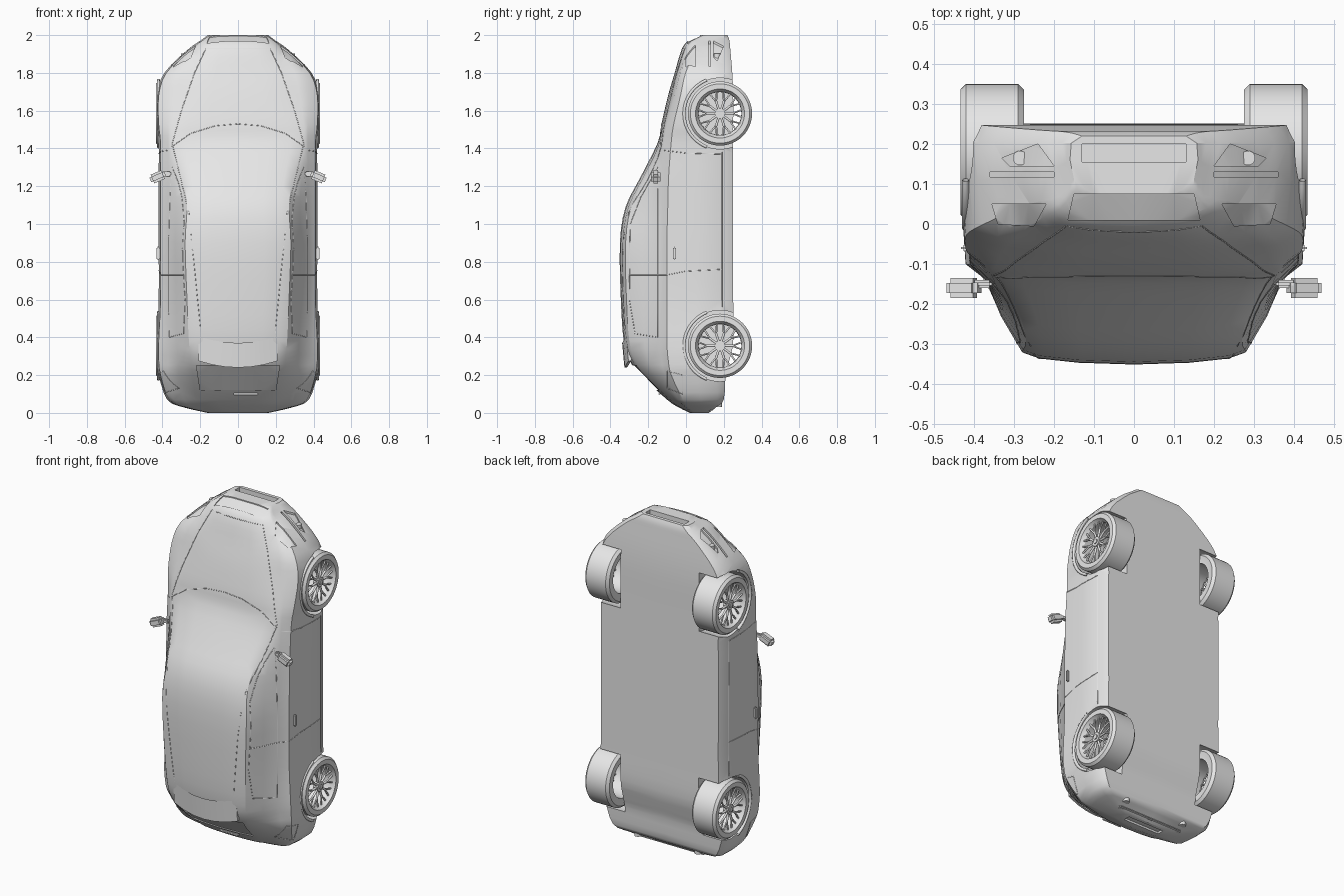
import bpy, bmesh
from math import sin, cos, pi
from mathutils import Vector, Matrix
from mathutils.bvhtree import BVHTree

old = bpy.data.objects.get("Cube")
if old:
    bpy.data.objects.remove(old, do_unlink=True)

paint = bpy.data.materials.new("plain grey")
paint.use_nodes = True
GREY = (0.8, 0.8, 0.8, 1)
paint.diffuse_color = GREY
paint.node_tree.nodes["Principled BSDF"].inputs["Base Color"].default_value = GREY


def add(name, bm, smooth=True):
    bmesh.ops.recalc_face_normals(bm, faces=bm.faces)
    mesh = bpy.data.meshes.new(name)
    bm.to_mesh(mesh)
    bm.free()
    mesh.materials.append(paint)
    ob = bpy.data.objects.new(name, mesh)
    bpy.context.collection.objects.link(ob)
    if smooth:
        finish(ob)
    return ob


def finish(ob):
    bpy.ops.object.select_all(action='DESELECT')
    ob.select_set(True)
    bpy.context.view_layer.objects.active = ob
    bpy.ops.object.shade_smooth_by_angle(angle=0.5)


def loft(rings, caps=True, wrap=False):
    bm = bmesh.new()
    rows = [[bm.verts.new(p) for p in ring] for ring in rings]
    pairs = list(zip(rows, rows[1:])) + ([(rows[-1], rows[0])] if wrap else [])
    for a, b in pairs:
        for i in range(len(a)):
            j = (i + 1) % len(a)
            bm.faces.new((a[i], a[j], b[j], b[i]))
    if caps:
        bm.faces.new(rows[0])
        bm.faces.new(rows[-1])
    return bm


def volume(ob):
    bm = bmesh.new()
    bm.from_object(ob, bpy.context.evaluated_depsgraph_get())
    size = bm.calc_volume()
    bm.free()
    return size


def cut(target, cutter):
    """Subtract the cutter, accepting only a result that keeps most of the target."""
    cutter.hide_render = True
    bpy.context.view_layer.objects.active = target
    before = volume(target)
    mod = target.modifiers.new("cut", 'BOOLEAN')
    mod.operation, mod.object = 'DIFFERENCE', cutter
    for solver in ('MANIFOLD', 'EXACT', 'FLOAT'):
        mod.solver = solver
        bpy.context.view_layer.update()
        if before * .9 < volume(target) < before * .99999:
            bpy.ops.object.modifier_apply(modifier=mod.name)
            break
    else:
        target.modifiers.remove(mod)
    bpy.data.objects.remove(cutter, do_unlink=True)


# Body stations: height, top y, roof half width, belt y, belt x, half width, floor y
STATIONS = [
    (0, .02, .1, .04, .14, .16, .12),
    (.03, -.04, .18, 0, .27, .29, .16),
    (.07, -.1, .22, -.04, .34, .375, .2),
    (.2, -.24, .24, -.11, .37, .42, .21),
    (.28, -.3, .25, -.13, .37, .43, .23),
    (.38, -.33, .26, -.14, .37, .43, .25),
    (.6, -.345, .27, -.14, .37, .42, .25),
    (.9, -.35, .28, -.14, .37, .42, .25),
    (1.09, -.32, .27, -.135, .37, .42, .25),
    (1.25, -.24, .29, -.13, .37, .42, .25),
    (1.43, -.15, .33, -.115, .37, .42, .25),
    (1.53, -.13, .31, -.1, .37, .43, .25),
    (1.68, -.095, .27, -.06, .37, .43, .25),
    (1.8, -.06, .24, -.03, .34, .39, .245),
    (1.92, -.025, .2, .03, .24, .27, .235),
    (1.97, .01, .16, .05, .19, .2, .23),
    (2, .07, .12, .1, .15, .16, .22),
]


def section(s):
    z, top, roof, by, bx, w, low = s
    edge = top + min(.03, (by - top) / 2)
    deep = low - by
    half = [(roof * .5, top + (edge - top) * .15), (roof * .85, top + (edge - top) * .5), (roof, edge),
            ((roof + bx) / 2 + .008, (edge + by) / 2), (bx, by), (w - .01, by + deep * .1),
            (w, by + deep * .5), (w - .003, by + deep * .85), (w - .03, low)]
    pts = [(0, top)] + half + [(0, low)] + [(-x, y) for x, y in reversed(half)]
    return [(x, y, z) for x, y in pts]


def spline(rows, steps):
    out = []
    last = len(rows) - 1
    for i in range(last):
        a, b, c, d = (rows[max(0, min(last, i + k))] for k in (-1, 0, 1, 2))
        for k in range(steps):
            t = k / steps
            out.append([q + t * (r - p) / 2 + t * t * (p - 2.5 * q + 2 * r - s / 2)
                        + t ** 3 * (1.5 * (q - r) + (s - p) / 2) for p, q, r, s in zip(a, b, c, d)])
    return out + [rows[-1]]


body_bm = loft([section(s) for s in spline(STATIONS, 3)])
bmesh.ops.recalc_face_normals(body_bm, faces=body_bm.faces)
bmesh.ops.triangulate(body_bm, faces=body_bm.faces)
tree = BVHTree.FromBMesh(body_bm)
body = add("body", body_bm, False)

# Projection directions and how flat points map into space
VIEWS = {
    "side": (Vector((-1, 0, 0)), lambda p: Vector((3, p[0], p[1]))),
    "front": (Vector((0, 1, 0)), lambda p: Vector((p[0], -3, p[1]))),
    "nose": (Vector((0, 0, -1)), lambda p: Vector((p[0], p[1], 4))),
    "tail": (Vector((0, 0, 1)), lambda p: Vector((p[0], p[1], -3))),
}


def project(pts, view, closed, steps=6):
    ray, place = VIEWS[view]
    ends = pts[1:] + (pts[:1] if closed else [])
    flat = [Vector(a).lerp(Vector(b), k / steps) for a, b in zip(pts, ends) for k in range(steps)]
    if not closed:
        flat.append(Vector(pts[-1]))
    hits = [tree.ray_cast(place(p), ray)[0] for p in flat]
    return [h for h in hits if h]


def flip(pts, sign):
    return [Vector((p[0] * sign, p[1], p[2])) for p in pts]


def tube(name, pts, radius, closed=False):
    cu = bpy.data.curves.new(name, 'CURVE')
    cu.dimensions, cu.bevel_depth, cu.bevel_resolution = '3D', radius, 1
    sp = cu.splines.new('POLY')
    sp.points.add(len(pts) - 1)
    for q, p in zip(sp.points, pts):
        q.co = (*p, 1)
    sp.use_cyclic_u = closed
    cu.materials.append(paint)
    ob = bpy.data.objects.new(name, cu)
    bpy.context.collection.objects.link(ob)
    bpy.ops.object.select_all(action='DESELECT')
    ob.select_set(True)
    bpy.context.view_layer.objects.active = ob
    bpy.ops.object.convert(target='MESH')


def seam(name, pts, view, closed=False, both=True):
    line = project(pts, view, closed)
    for sign in (1, -1) if both else (1,):
        tube(name, flip(line, sign), .002, closed)


def recess(pts, view, depth, both=True):
    ray = VIEWS[view][0]
    rim = project(pts, view, True)
    for sign in (1, -1) if both else (1,):
        bm = loft([flip([p + ray * d for p in rim], sign) for d in (-.04, depth)])
        bmesh.ops.triangulate(bm, faces=bm.faces)
        cut(body, add("cutter", bm, False))


def box(name, centre, size, taper=1, bevel=.006):
    bm = bmesh.new()
    bmesh.ops.create_cube(bm, size=1)
    for v in bm.verts:
        k = taper if v.co.x * centre[0] > 0 else 1
        v.co = Vector((v.co.x * size[0], v.co.y * size[1] * k, v.co.z * size[2] * k)) + Vector(centre)
    bmesh.ops.bevel(bm, geom=bm.edges[:], offset=bevel, segments=2, affect='EDGES')
    return add(name, bm)


def disc(name, centre, radius, depth, axis, finished=True):
    bm = bmesh.new()
    turn = Matrix.Rotation(pi / 2, 4, 'Y') if axis == 'X' else Matrix()
    bmesh.ops.create_cone(bm, cap_ends=True, segments=48, radius1=radius, radius2=radius,
                          depth=depth, matrix=Matrix.Translation(centre) @ turn)
    return add(name, bm, finished)


# Wheel wells and recessed front and rear details
AXLES = (.355, 1.585)
WHEEL_Y = .18
for z in AXLES:
    for sign in (1, -1):
        cut(body, disc("well cutter", (sign * .41, WHEEL_Y, z), .188, .3, 'X', False))
recess([(-.13, .155), (.13, .155), (.13, .2), (-.13, .2)], "nose", .04, False)
recess([(-.15, .075), (-.165, .01), (.165, .01), (.15, .075)], "nose", .006, False)
recess([(.22, .05), (.25, -.005), (.34, 0), (.355, .05)], "nose", .01)
recess([(.2, .13), (.2, .118), (.36, .118), (.36, .13)], "nose", .015)
recess([(.2, .145), (.31, .145), (.33, .165), (.24, .2)], "nose", .012)
recess([(-.22, .25), (-.2, .12), (.2, .12), (.22, .25)], "front", .01, False)
recess([(-.12, .06), (.12, .06), (.12, .1), (-.12, .1)], "tail", .012, False)
finish(body)

# Panel gaps, window outlines and bonnet shut lines
seam("front_door_gap", [(-.12, 1.39), (.0, 1.375), (.19, 1.37)], "side")
seam("rear_door_gap", [(-.3, .73), (-.1, .73), (.0, .75), (.19, .76)], "side")
seam("sill_line", [(.19, .56), (.19, 1.38)], "side")
seam("window_line", [(-.15, .4), (-.15, 1.3), (-.24, 1.14), (-.295, 1), (-.3, .6), (-.27, .42)], "side", True)
seam("bonnet_line", [(.17, 1.93), (.23, 1.8), (.3, 1.6), (.35, 1.42)], "front")
seam("bonnet_front_line", [(-.17, 1.93), (.17, 1.93)], "front", False, False)
seam("windscreen_base", [(.35, 1.41), (.25, 1.48), (.12, 1.52), (0, 1.53)], "front")
seam("windscreen_pillar", [(.345, 1.41), (.26, 1.06), (.19, .35)], "front")
seam("roof_rear_line", [(-.19, .35), (0, .33), (.19, .35)], "front", False, False)
seam("rear_lamp_outline", [(-.1, .13), (-.1, .22), (-.02, .2), (-.02, .1)], "side", True)

# Rear spoiler, wiper, bumper lip and exhausts
spoiler = loft([[(x, y + .03 * abs(x * 4) ** 2, z + .05 * abs(x * 4) ** 2)
                 for y, z in ((-.338, .37), (-.326, .24), (-.312, .24), (-.29, .32))]
                for x in (-.21, -.14, -.07, 0, .07, .14, .21)])
add("rear_spoiler", spoiler)
box("rear_wiper", (.04, -.14, .1), (.13, .012, .012), bevel=.003)
box("rear_bumper_lip", (0, .13, .035), (.44, .03, .05))
for sign in (1, -1):
    disc("exhaust", (sign * .2, .17, .06), .02, .06, 'Z')
    disc("fog_lamp", (sign * .285, .165, 1.878), .018, .05, 'Z')
    box("door_handle", (sign * .422, -.06, .845), (.02, .016, .07))
    box("mirror_arm", (sign * .38, -.15, 1.265), (.05, .02, .025))
    shell = box("mirror", (0, 0, 0), (.085, .05, .05), .8, .012)
    shell.rotation_euler.y = sign * .4
    shell.location = (sign * .425, -.16, 1.25)

# Wheels: turned tyre and rim, forked spokes, hub and arch lip
TYRE = [(.125, .28), (.155, .275), (.17, .29), (.17, .42), (.157, .434), (.13, .434),
        (.125, .424), (.115, .41), (.113, .28)]
for z in AXLES:
    for sign in (1, -1):
        rings = [[(sign * x, WHEEL_Y + r * cos(a), z + r * sin(a)) for r, x in TYRE]
                 for a in (k * pi / 24 for k in range(48))]
        add("wheel", loft(rings, caps=False, wrap=True))
        disc("hub", (sign * .408, WHEEL_Y, z), .028, .03, 'X')
        disc("hub_cap", (sign * .42, WHEEL_Y, z), .014, .016, 'X')

        def rim_point(r, a, x):
            return Vector((sign * x, WHEEL_Y + r * cos(a), z + r * sin(a)))
        for k in range(10):
            a = k * pi / 5
            tube("spoke", [rim_point(.02, a, .412), rim_point(.07, a, .413)], .007)
            for side in (-.17, .17):
                tube("spoke_fork", [rim_point(.065, a, .413), rim_point(.118, a + side, .416)], .005)
        lip = [rim_point(.19, pi * (.62 + .76 * k / 24), .421) for k in range(25)]
        tube("arch_lip", lip, .009)
